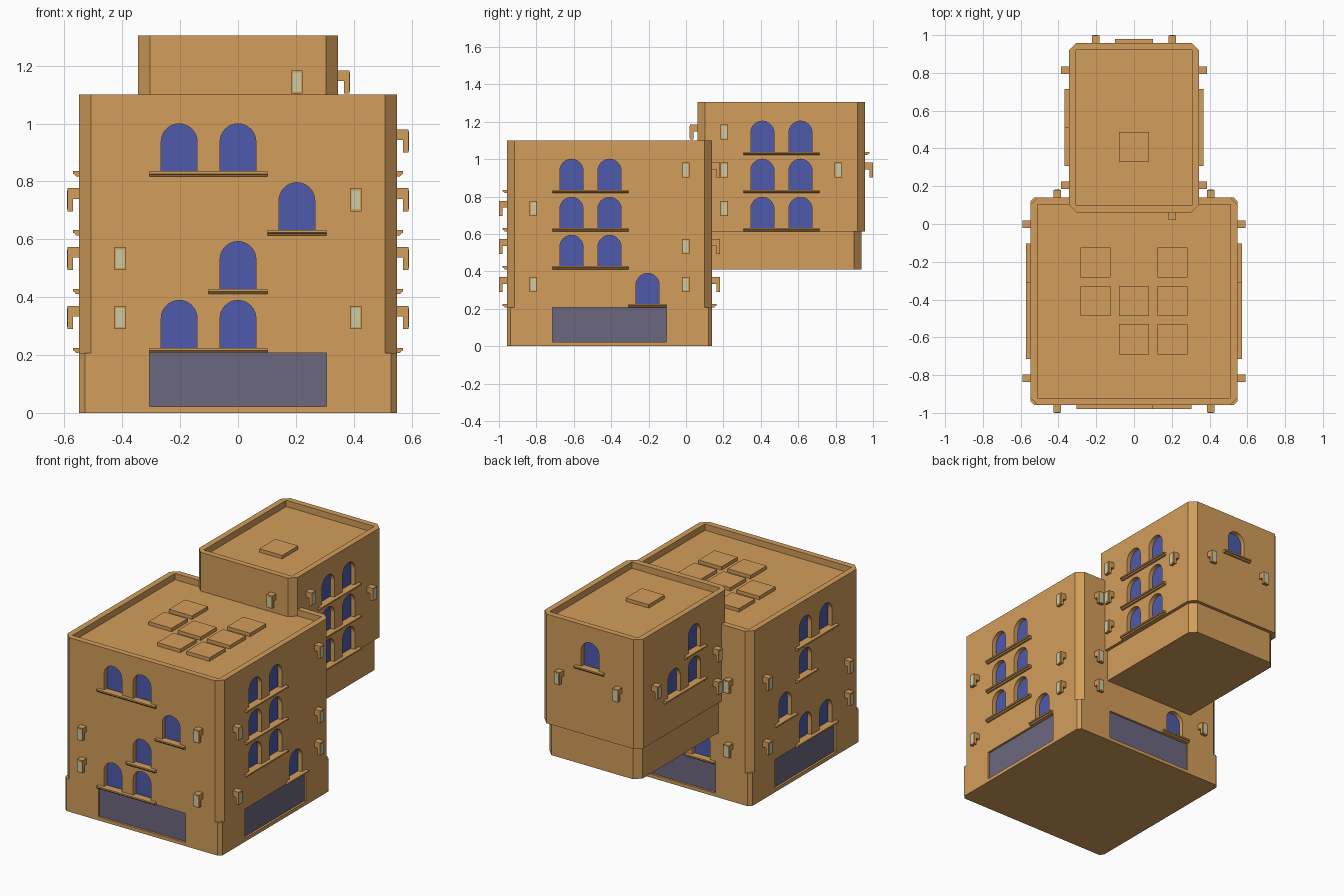
import bpy, bmesh, math
from mathutils import Matrix, Vector

if "Cube" in bpy.data.objects:
    bpy.data.objects.remove(bpy.data.objects["Cube"])

P, Z0 = 0.2035, 0.207          # storey pitch, first sill height


def mat(name, r, g, b):
    m = bpy.data.materials.new(name)
    m.diffuse_color = (r, g, b, 1)
    m.use_nodes = True
    m.node_tree.nodes["Principled BSDF"].inputs["Base Color"].default_value = m.diffuse_color
    return m


WALL = mat("plaster", 0.65, 0.34, 0.105)
GLASS = mat("blue_glass", 0.075, 0.10, 0.41)
SHOP = mat("shop_glass", 0.15, 0.135, 0.215)
LIGHT = mat("lamp_glow", 0.62, 0.60, 0.36)


def prism(bm, ring, offset):
    """Extrude a closed ring of points along an offset into a solid."""
    off = Vector(offset)
    a = [bm.verts.new(p) for p in ring]
    b = [bm.verts.new(Vector(p) + off) for p in ring]
    faces = [bm.faces.new(a), bm.faces.new(b)]
    n = len(a)
    for i in range(n):
        faces.append(bm.faces.new((a[i], a[(i + 1) % n], b[(i + 1) % n], b[i])))
    bmesh.ops.recalc_face_normals(bm, faces=faces)
    return a + b


def box(bm, x0, x1, y0, y1, z0, z1):
    return prism(bm, [(x0, y0, z0), (x1, y0, z0), (x1, y1, z0), (x0, y1, z0)], (0, 0, z1 - z0))


def finish(name, bm, material):
    me = bpy.data.meshes.new(name)
    bm.to_mesh(me)
    bm.free()
    ob = bpy.data.objects.new(name, me)
    bpy.context.collection.objects.link(ob)
    if material:
        me.materials.append(material)
    return ob


def carve(ob, bm):
    """Subtract the cutter mesh and bake the result."""
    cut = finish("cutter", bm, WALL)
    cut.hide_render = True
    m = ob.modifiers.new("carve", 'BOOLEAN')
    m.operation, m.solver, m.object = 'DIFFERENCE', 'EXACT', cut
    bpy.context.view_layer.update()
    me = bpy.data.meshes.new_from_object(ob.evaluated_get(bpy.context.evaluated_depsgraph_get()))
    ob.modifiers.clear()
    ob.data = me
    bpy.data.objects.remove(cut)


def shell(name, cy, hx, hy, z0, z1, c):
    """Storey block with chamfered vertical corners."""
    bm = bmesh.new()
    ring = []
    for sx, sy in ((1, 1), (-1, 1), (-1, -1), (1, -1)):
        pts = [(sx * hx, cy + sy * (hy - c), z0), (sx * (hx - c), cy + sy * hy, z0)]
        ring += pts if sx * sy > 0 else pts[::-1]
    prism(bm, ring, (0, 0, z1 - z0))
    return finish(name, bm, WALL)


def arch(u, z, d, w=0.062, h=0.166):
    """Arched window outline on the wall plane."""
    pts = [(u - w, d, z), (u + w, d, z)]
    for i in range(17):
        t = math.pi * i / 16
        pts.append((u + w * math.cos(t), d, z + h - w + w * math.sin(t)))
    return pts


SILL = [(0.01, 0.018), (-0.022, 0.018), (-0.022, 0.009), (-0.016, 0.007), (-0.011, 0), (0.01, 0)]
LAMP = [(0.01, 0.163), (-0.041, 0.163), (-0.041, 0.083), (-0.022, 0.083), (-0.022, 0.126), (0.01, 0.126)]


def dress(tag, cy, hx, hy, walls, parts, cutter, shop_cutter=None):
    """Add windows, sills, lamps and shop fronts on the four walls."""
    for k, (windows, lamps) in enumerate(walls):
        out = hy if k % 2 == 0 else hx
        M = Matrix.Translation((0, cy, 0)) @ Matrix.Rotation(k * math.pi / 2, 4, 'Z') @ Matrix.Translation((0, -out, 0))

        def add(bm, ring, off):
            bmesh.ops.transform(bm, matrix=M, verts=prism(bm, ring, off))

        for row, cols in windows.items():
            z = Z0 + P * row
            for c in cols:
                add(cutter, arch(c * P, z + 0.016, -0.05), (0, 0.08, 0))
                add(parts["windows"], arch(c * P, z + 0.016, 0.028), (0, 0.004, 0))
            u0, u1 = (min(cols) - 0.5) * P, (max(cols) + 0.5) * P
            add(parts["window_sills"], [(u0, d, z + h) for d, h in SILL], (u1 - u0, 0, 0))
        for u, rows in lamps.items():
            for row in rows:
                z = Z0 + P * row
                add(parts["wall_lamps"], [(u - 0.02, d, z + h) for d, h in LAMP], (0.04, 0, 0))
                a, b, c, e = u - 0.014, u + 0.014, z + 0.09, z + 0.155
                add(parts["lamp_panels"], [(a, -0.042, c), (b, -0.042, c), (b, -0.042, e), (a, -0.042, e)], (0, 0.004, 0))
        if shop_cutter:
            w = 1.5 * P
            for bm, d0, d1, top in ((shop_cutter, -0.05, 0.015, 0.25), (parts["shop_windows"], 0.013, 0.018, Z0)):
                add(bm, [(-w, d0, 0.022), (w, d0, 0.022), (w, d0, top), (-w, d0, top)], (0, d1 - d0, 0))


COLORS = {"windows": GLASS, "window_sills": WALL, "wall_lamps": WALL,
          "lamp_panels": LIGHT, "shop_windows": SHOP, "roof_slabs": WALL}


def building(tag, cy, hx, hy, zmid, top, base, walls, slabs, shop):
    parts = {n: bmesh.new() for n in COLORS}
    upper = shell(tag + "_upper_walls", cy, hx, hy, zmid, top, 0.04)
    cutter, shop_cutter = bmesh.new(), bmesh.new()
    dress(tag, cy, hx, hy, walls, parts, cutter, shop_cutter if shop else None)
    # sunken roof behind the parapet
    i, floor = 0.037, top - 0.04
    box(cutter, -hx + i, hx - i, cy - hy + i, cy + hy - i, floor, top + 0.1)
    carve(upper, cutter)
    if shop:
        carve(base, shop_cutter)
    # square roof slabs
    for c, r in slabs:
        x, y = c * P, -0.407 + r * P
        box(parts["roof_slabs"], x - 0.08, x + 0.08, y - 0.08, y + 0.08, floor - 0.005, floor + 0.022)
    for n, bm in parts.items():
        if bm.verts:
            finish(tag + "_" + n, bm, COLORS[n])
        else:
            bm.free()


# front building: each wall is ({row: window columns}, {lamp position: rows})
L = 0.407
front_walls = [
    ({0: (-1, 0), 1: (0,), 2: (1,), 3: (-1, 0)}, {-L: (0, 1), L: (0, 2)}),
    ({0: (1,), 1: (-1, 0), 2: (-1, 0), 3: (-1, 0)}, {-L: (0, 2), L: (0, 1, 3)}),
    ({0: (1,)}, {-L: (0, 1, 3), L: (0, 2)}),
    ({0: (0, 1), 1: (-1,), 2: (0,), 3: (0, 1)}, {-L: (0, 2), L: (0, 1)}),
]
base = shell("front_block_base", -0.409, 0.549, 0.549, 0, Z0, 0.02)
building("front_block", -0.409, 0.549, 0.549, Z0, 1.1, base, front_walls,
         [(-1, 1), (1, 1), (-1, 0), (0, 0), (1, 0), (0, -1), (1, -1)], True)

# raised rear building on a set-back base
S = 0.305
rear_walls = [
    ({}, {P: (4,)}),
    ({k: (-0.5, 0.5) for k in (2, 3, 4)}, {-S: (2, 3, 4), S: (3,)}),
    ({4: (0,)}, {-P: (3,), P: (3,)}),
    ({3: (-0.5, 0.5), 4: (0.5,)}, {-S: (3,), S: (2, 3)}),
]
base = shell("rear_block_base", 0.51, 0.325, 0.427, 0.41, 0.614, 0.04)
building("rear_block", 0.51, 0.345, 0.448, 0.614, 1.304, base, rear_walls, [(0, 4)], False)
